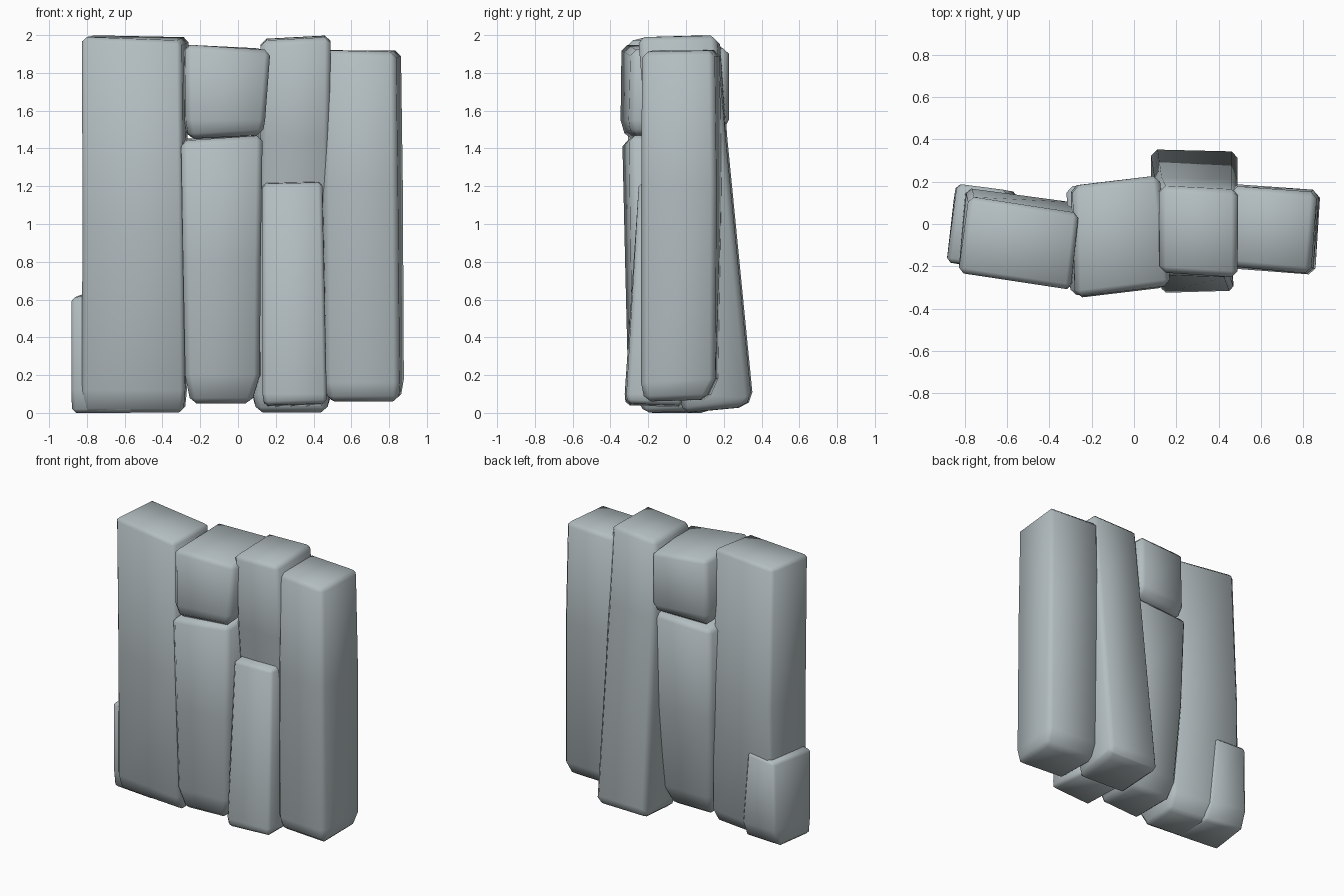
import bpy, bmesh, math

stone = bpy.data.materials.new("blue_grey_stone")
stone.diffuse_color = (0.45, 0.51, 0.53, 1)


def stone_block(name, rings, bevel=0.03):
    """Loft four-cornered rings (front-left, front-right, back-right, back-left), then chamfer."""
    bm = bmesh.new()
    loops = [[bm.verts.new(p) for p in ring] for ring in rings]
    for low, high in zip(loops, loops[1:]):
        for i in range(4):
            j = (i + 1) % 4
            bm.faces.new((low[i], low[j], high[j], high[i]))
    bm.faces.new(loops[0][::-1])
    bm.faces.new(loops[-1])
    bmesh.ops.recalc_face_normals(bm, faces=bm.faces[:])
    mesh = bpy.data.meshes.new(name)
    bm.to_mesh(mesh)
    bm.free()
    mesh.materials.append(stone)
    obj = bpy.data.objects.new(name, mesh)
    bpy.context.collection.objects.link(obj)
    mod = obj.modifiers.new("chamfer", 'BEVEL')
    mod.width = bevel
    mod.segments = 1
    mod.limit_method = 'ANGLE'
    mod.angle_limit = math.radians(35)
    for o in bpy.context.selected_objects:
        o.select_set(False)
    obj.select_set(True)
    bpy.context.view_layer.objects.active = obj
    bpy.ops.object.modifier_apply(modifier="chamfer")
    bpy.ops.object.shade_smooth_by_angle(angle=math.radians(60))
    return obj


# Tall left column, with a tapered foot
stone_block("left_column", [
    [(-0.82, -0.18, 0.0), (-0.29, -0.22, 0.0), (-0.28, 0.04, 0.01), (-0.80, 0.10, 0.01)],
    [(-0.83, -0.21, 0.12), (-0.28, -0.29, 0.12), (-0.27, 0.10, 0.12), (-0.80, 0.17, 0.12)],
    [(-0.825, -0.22, 1.0), (-0.29, -0.31, 1.0), (-0.27, 0.10, 1.0), (-0.79, 0.17, 1.0)],
    [(-0.83, -0.23, 1.99), (-0.30, -0.31, 1.97), (-0.26, 0.05, 1.99), (-0.78, 0.13, 2.0)],
], 0.025)

# Low ledge on the outer side of the left column
stone_block("left_ledge", [
    [(-0.88, -0.17, 0.0), (-0.55, -0.20, 0.0), (-0.55, 0.10, 0.0), (-0.85, 0.13, 0.01)],
    [(-0.885, -0.18, 0.12), (-0.55, -0.235, 0.12), (-0.55, 0.15, 0.12), (-0.84, 0.19, 0.14)],
    [(-0.885, -0.18, 0.61), (-0.60, -0.21, 0.64), (-0.60, 0.16, 0.64), (-0.835, 0.19, 0.63)],
], 0.02)

# Second column: long lower stone and capstone
stone_block("middle_lower_stone", [
    [(-0.25, -0.27, 0.05), (0.07, -0.25, 0.05), (0.07, 0.06, 0.05), (-0.25, 0.06, 0.05)],
    [(-0.28, -0.31, 0.20), (0.115, -0.28, 0.20), (0.12, 0.12, 0.20), (-0.28, 0.12, 0.20)],
    [(-0.29, -0.325, 0.8), (0.12, -0.29, 0.8), (0.12, 0.18, 0.8), (-0.31, 0.16, 0.8)],
    [(-0.30, -0.34, 1.44), (0.13, -0.30, 1.47), (0.13, 0.19, 1.47), (-0.32, 0.18, 1.45)],
])
stone_block("middle_capstone", [
    [(-0.26, -0.32, 1.45), (0.13, -0.29, 1.47), (0.11, 0.19, 1.48), (-0.28, 0.15, 1.46)],
    [(-0.275, -0.35, 1.55), (0.145, -0.30, 1.55), (0.12, 0.23, 1.55), (-0.30, 0.18, 1.55)],
    [(-0.28, -0.345, 1.95), (0.175, -0.29, 1.92), (0.12, 0.23, 1.93), (-0.29, 0.18, 1.95)],
])

# Third column, leaning forward towards its top
stone_block("leaning_column", [
    [(0.10, 0.0, 0.0), (0.47, -0.02, 0.0), (0.47, 0.30, 0.03), (0.09, 0.31, 0.03)],
    [(0.08, -0.02, 0.10), (0.485, -0.03, 0.10), (0.49, 0.345, 0.08), (0.08, 0.355, 0.08)],
    [(0.12, -0.20, 1.45), (0.485, -0.21, 1.45), (0.49, 0.21, 1.45), (0.10, 0.22, 1.45)],
    [(0.12, -0.23, 1.97), (0.49, -0.255, 1.99), (0.49, 0.16, 2.0), (0.12, 0.18, 1.98)],
])

# Short slab leaning against the front of the third column
stone_block("front_slab", [
    [(0.14, -0.32, 0.04), (0.47, -0.31, 0.05), (0.46, -0.02, 0.04), (0.14, -0.02, 0.03)],
    [(0.13, -0.325, 0.10), (0.47, -0.315, 0.10), (0.46, -0.02, 0.10), (0.13, -0.02, 0.10)],
    [(0.13, -0.24, 1.21), (0.445, -0.25, 1.22), (0.45, -0.06, 1.23), (0.13, -0.06, 1.23)],
], 0.02)

# Right column
stone_block("right_column", [
    [(0.48, -0.19, 0.06), (0.85, -0.22, 0.06), (0.86, 0.10, 0.07), (0.46, 0.12, 0.07)],
    [(0.46, -0.21, 0.16), (0.855, -0.24, 0.16), (0.88, 0.155, 0.18), (0.45, 0.17, 0.18)],
    [(0.45, -0.20, 1.2), (0.845, -0.24, 1.2), (0.875, 0.16, 1.2), (0.45, 0.19, 1.2)],
    [(0.46, -0.20, 1.92), (0.835, -0.235, 1.91), (0.865, 0.15, 1.92), (0.46, 0.18, 1.92)],
])
